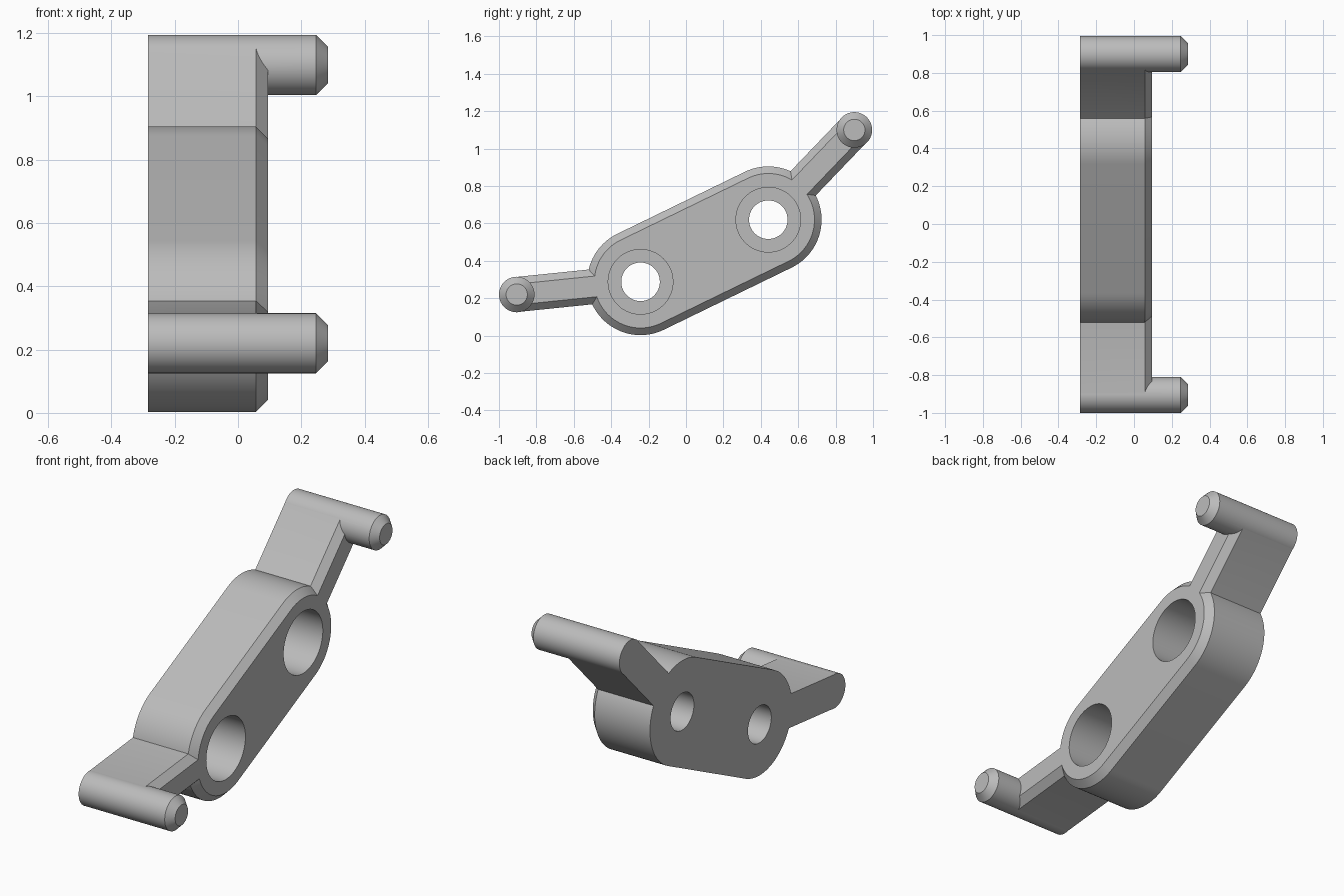
import bpy, bmesh, math
from mathutils import Vector

cube = bpy.data.objects.get("Cube")
if cube:
    bpy.data.objects.remove(cube, do_unlink=True)

grey = bpy.data.materials.new("plain grey")
grey.use_nodes = True
grey.diffuse_color = (0.5, 0.5, 0.5, 1)
grey.node_tree.nodes["Principled BSDF"].inputs["Base Color"].default_value = (0.5, 0.5, 0.5, 1)

BACK, FACE, TIP = -0.285, 0.095, 0.285
CHAMFER = 0.038
LOW_HOLE, HIGH_HOLE = Vector((-0.243, 0.288)), Vector((0.44, 0.62))
LOW_PIN, HIGH_PIN = Vector((-0.905, 0.22)), Vector((0.9, 1.1))


def capsule(a, b, radius, steps):
    """Outline in the y-z plane around a segment; one step gives square ends."""
    along = b - a
    heading = math.atan2(along.y, along.x)
    points = []
    for centre, start in ((b, heading - math.pi / 2), (a, heading + math.pi / 2)):
        for i in range(steps + 1):
            t = start + math.pi * i / steps
            points.append(centre + radius * Vector((math.cos(t), math.sin(t))))
    return points


def solid(name, a, b, radius, x0, x1, steps=48, chamfer=0.0):
    """Extrude a capsule along x, with an optional chamfer at the far end."""
    sections = [(x0, radius), (x1 - chamfer, radius)]
    if chamfer:
        sections.append((x1, radius - chamfer))
    bm = bmesh.new()
    rings = [[bm.verts.new((x, p.x, p.y)) for p in capsule(a, b, r, steps)]
             for x, r in sections]
    count = len(rings[0])
    for lower, upper in zip(rings, rings[1:]):
        for i in range(count):
            j = (i + 1) % count
            bm.faces.new((lower[i], lower[j], upper[j], upper[i]))
    bm.faces.new(rings[0][::-1])
    bm.faces.new(rings[-1])
    bmesh.ops.remove_doubles(bm, verts=bm.verts, dist=0.00001)
    bmesh.ops.recalc_face_normals(bm, faces=bm.faces)
    mesh = bpy.data.meshes.new(name)
    bm.to_mesh(mesh)
    bm.free()
    mesh.materials.append(grey)
    obj = bpy.data.objects.new(name, mesh)
    bpy.context.collection.objects.link(obj)
    return obj


def combine(target, tool, operation):
    """Apply a boolean and discard the tool."""
    mod = target.modifiers.new("join", 'BOOLEAN')
    mod.operation = operation
    mod.solver = 'EXACT'
    mod.object = tool
    bpy.context.view_layer.objects.active = target
    bpy.ops.object.modifier_apply(modifier=mod.name)
    bpy.data.objects.remove(tool, do_unlink=True)


# Rounded body with a chamfered face
link = solid("pinned_link", LOW_HOLE, HIGH_HOLE, 0.285, BACK, FACE, chamfer=CHAMFER)

# Arms reaching out from the body, each ending in a long pin
for pin, hole in ((LOW_PIN, LOW_HOLE), (HIGH_PIN, HIGH_HOLE)):
    combine(link, solid("arm", pin, hole, 0.0935, BACK, FACE, 1, CHAMFER), 'UNION')
    combine(link, solid("pin", pin, pin, 0.095, BACK, TIP, chamfer=CHAMFER), 'UNION')

# Stepped through holes
for hole in (LOW_HOLE, HIGH_HOLE):
    combine(link, solid("bore", hole, hole, 0.103, -0.5, 0.5), 'DIFFERENCE')
    combine(link, solid("counterbore", hole, hole, 0.173, -0.145, 0.5), 'DIFFERENCE')

bpy.ops.object.select_all(action='DESELECT')
link.select_set(True)
bpy.context.view_layer.objects.active = link
bpy.ops.object.shade_smooth_by_angle(angle=math.radians(25))
